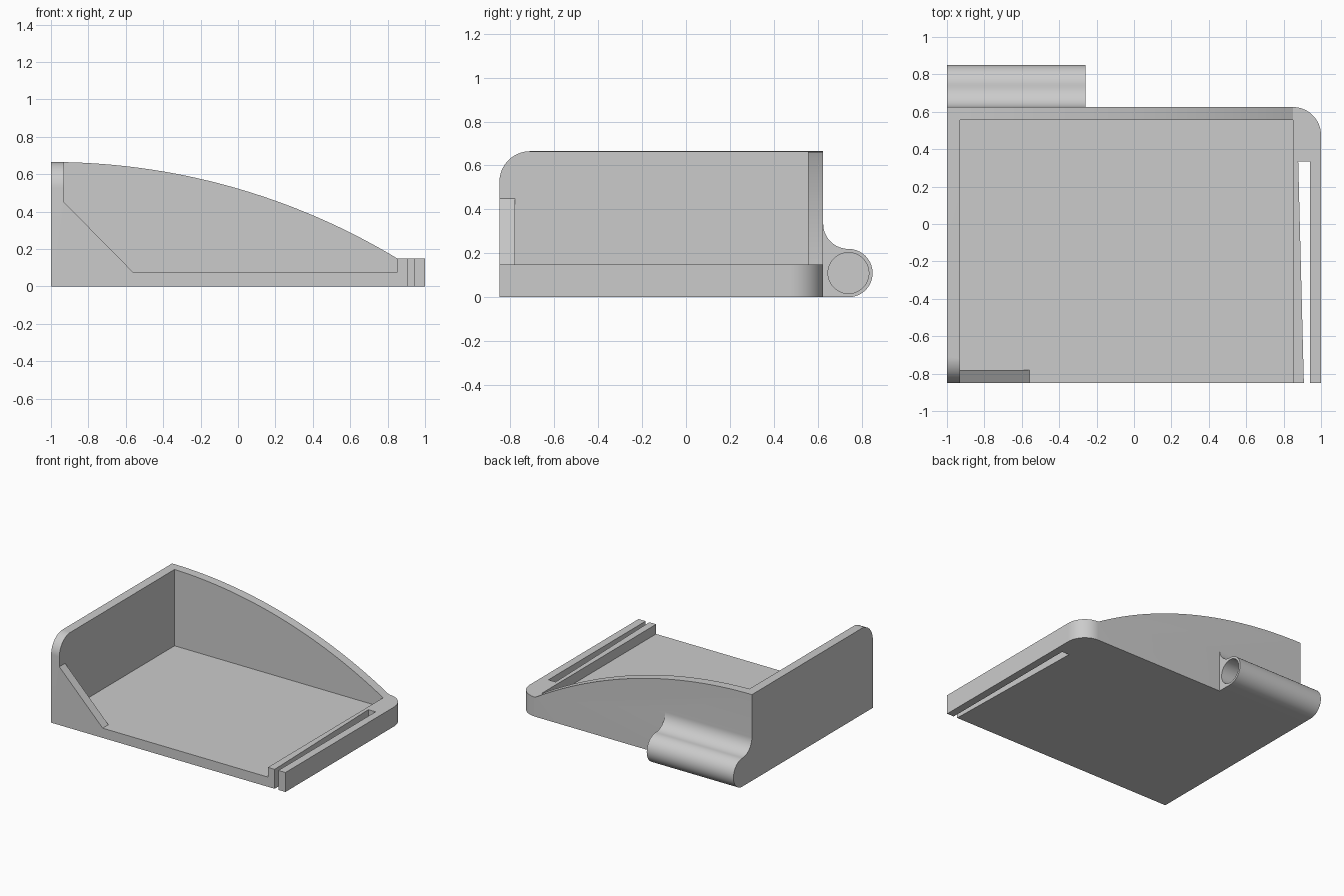
import bpy
import bmesh
from math import sin, cos, radians, sqrt, asin, degrees

default = bpy.data.objects.get("Cube")
if default:
    bpy.data.objects.remove(default, do_unlink=True)

# Single grey plastic
GREY = (0.6, 0.6, 0.6, 1.0)
grey = bpy.data.materials.new("grey plastic")
grey.use_nodes = True
grey.diffuse_color = GREY
grey.node_tree.nodes["Principled BSDF"].inputs["Base Color"].default_value = GREY

# Main dimensions
LEFT, RIGHT, FRONT, BACK = -1.0, 1.0, -0.85, 0.625
WALL, FLOOR, RIM, TOP = 0.07, 0.075, 0.15, 0.665
RIM_X = 0.85


def arc(cu, cv, r, start, end, n=16):
    angles = [radians(start + (end - start) * i / n) for i in range(n + 1)]
    return [(cu + r * cos(a), cv + r * sin(a)) for a in angles]


def prism(name, profile, axis, d0, d1):
    """Extrude a closed 2D profile along an axis from d0 to d1."""
    place = {"x": lambda u, v, d: (d, u, v),
             "y": lambda u, v, d: (u, d, v),
             "z": lambda u, v, d: (u, v, d)}[axis]
    bm = bmesh.new()
    ends = [[bm.verts.new(place(u, v, d)) for u, v in profile] for d in (d0, d1)]
    bm.faces.new(ends[0])
    bm.faces.new(ends[1])
    count = len(profile)
    for i in range(count):
        j = (i + 1) % count
        bm.faces.new((ends[0][i], ends[0][j], ends[1][j], ends[1][i]))
    bmesh.ops.recalc_face_normals(bm, faces=bm.faces)
    mesh = bpy.data.meshes.new(name)
    bm.to_mesh(mesh)
    bm.free()
    mesh.materials.append(grey)
    obj = bpy.data.objects.new(name, mesh)
    bpy.context.collection.objects.link(obj)
    return obj


def combine(target, tool, operation="DIFFERENCE"):
    """Apply a boolean and discard the tool."""
    mod = target.modifiers.new(operation.lower(), "BOOLEAN")
    mod.operation = operation
    mod.solver = "EXACT"
    mod.object = tool
    graph = bpy.context.evaluated_depsgraph_get()
    result = bpy.data.meshes.new_from_object(target.evaluated_get(graph))
    target.modifiers.clear()
    target.data = result
    bpy.data.objects.remove(tool, do_unlink=True)


def rect(u0, v0, u1, v1):
    return [(u0, v0), (u1, v0), (u1, v1), (u0, v1)]


# Solid block with one rounded back corner
outline = [(LEFT, FRONT), (RIGHT, FRONT)]
outline += arc(RIGHT - 0.15, BACK - 0.15, 0.15, 0, 90)
outline += [(LEFT, BACK)]
tray = prism("tray", outline, "z", 0, 0.8)

# Sweeping top curve of the back wall, ending at the low rim
run, drop = RIM_X - LEFT, TOP - RIM
radius = (run ** 2 + drop ** 2) / (2 * drop)
sweep = degrees(asin(run / radius))
above = [(LEFT - 0.1, TOP)]
above += arc(LEFT, TOP - radius, radius, 90, 90 - sweep, 32)
above += [(1.1, RIM), (1.1, 1), (LEFT - 0.1, 1)]
combine(tray, prism("top_cutter", above, "y", -1, 1))

# Pocket behind the front brace
combine(tray, prism("pocket_cutter",
                    rect(LEFT + WALL, FRONT + WALL, RIM_X, BACK - WALL),
                    "z", FLOOR, 1))

# Open front that leaves a triangular brace at the tall side
opening = [(LEFT + WALL, 1), (LEFT + WALL, 0.45), (-0.56, FLOOR),
           (RIM_X, FLOOR), (RIM_X, 1)]
combine(tray, prism("front_cutter", opening, "y", -1, FRONT + WALL))

# Rounded front corner of the tall side wall
corner = arc(FRONT + 0.14, TOP - 0.14, 0.14, 180, 90)
corner += [(FRONT + 0.14, 1), (FRONT - 0.1, 1), (FRONT - 0.1, TOP - 0.14)]
combine(tray, prism("corner_cutter", corner, "x", LEFT - 0.1, LEFT + 0.1))

# Tapered slot separating the flexible arm
slot = [(0.94, -1), (0.912, -1), (0.878, 0.335), (0.94, 0.335)]
combine(tray, prism("slot_cutter", slot, "z", -0.1, 0.5))

# Hinge barrel blended into the back wall, with a blind pin hole
HY, HR = 0.74, 0.11
FILLET = HY - BACK
profile = [(BACK - 0.03, 0)] + arc(HY, HR, HR, -90, 90, 32)
profile += arc(HY, 2 * HR + FILLET, FILLET, -90, -180)[1:]
profile += [(BACK - 0.03, 2 * HR + FILLET)]
hinge = prism("hinge_barrel", profile, "x", LEFT, -0.26)
combine(hinge, prism("pin_cutter", arc(HY, HR, 0.093, 0, 360, 48)[:-1],
                     "x", LEFT + WALL, 0))
combine(tray, hinge, "UNION")

# Smooth the curved areas and keep crisp edges
bpy.ops.object.select_all(action="DESELECT")
tray.select_set(True)
bpy.context.view_layer.objects.active = tray
bpy.ops.object.shade_smooth_by_angle(angle=radians(25))
